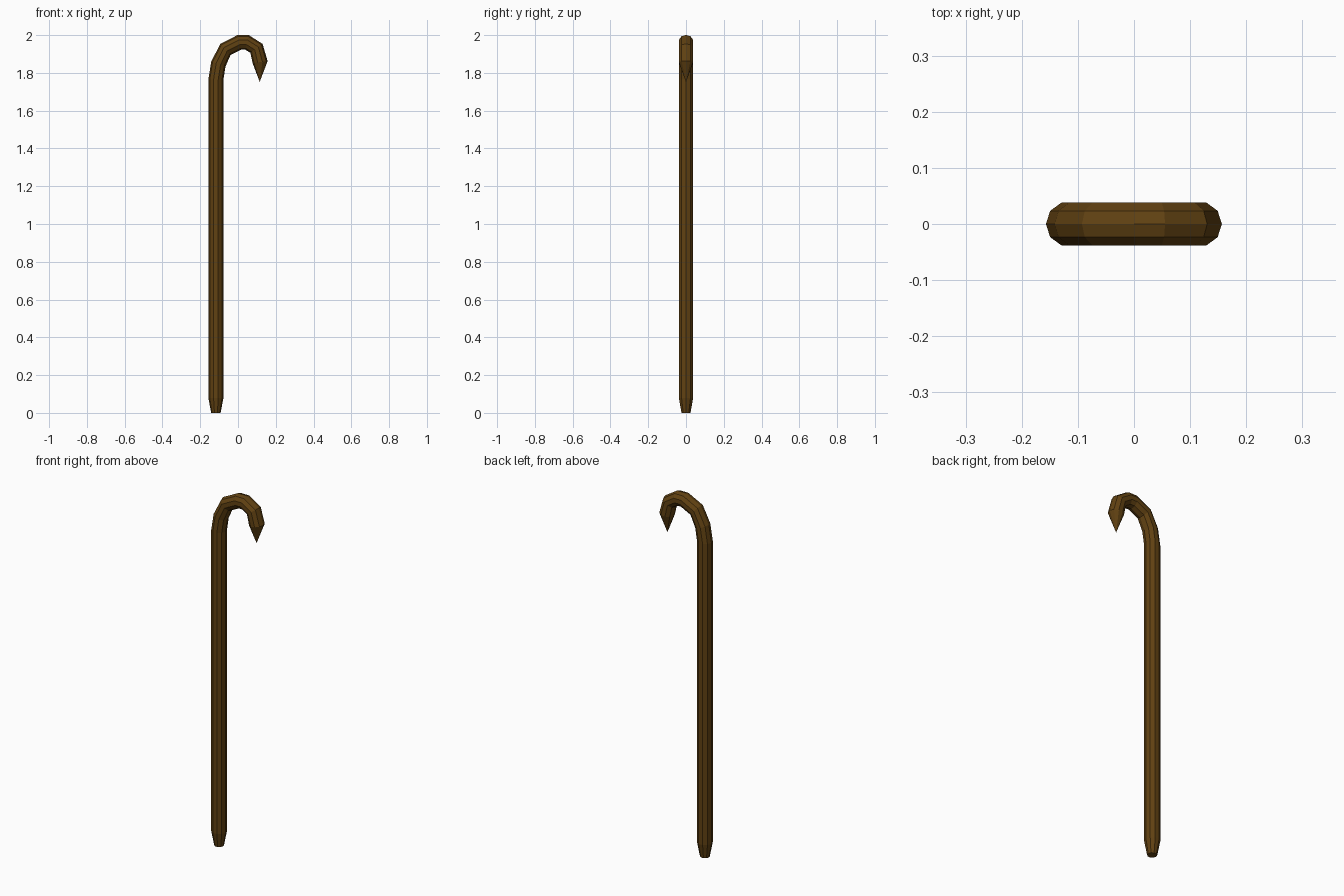
import bpy, bmesh, math
from mathutils import Vector

if "Cube" in bpy.data.objects:
    bpy.data.objects.remove(bpy.data.objects["Cube"])

SIDES = 10
wood = bpy.data.materials.new("dark_brown_wood")
wood.diffuse_color = (0.12, 0.054, 0.006, 1)
wood.use_nodes = True
wood.node_tree.nodes["Principled BSDF"].inputs["Base Color"].default_value = wood.diffuse_color

# Path of ring centres: x, z, radius, tilt of the outward direction (degrees, 180 = -x, 0 = +x)
rings = [
    (-0.117, 0.0, 0.025, 180),     # ferrule end
    (-0.117, 0.08, 0.04, 180),     # shaft bottom
    (-0.117, 1.765, 0.04, 180),    # shaft top
    (-0.104, 1.847, 0.04, 160),    # hook
    (-0.066, 1.925, 0.04, 132),
    (0.008, 1.962, 0.04, 102),
    (0.047, 1.962, 0.04, 78),
    (0.098, 1.930, 0.04, 36),
    (0.117, 1.857, 0.04, 8),
]
tip_point = (0.115, 0, 1.752)

bm = bmesh.new()
loops = []
for x, z, r, tilt in rings:
    t = math.radians(tilt)
    out = Vector((math.cos(t), 0, math.sin(t)))
    side = Vector((0, 1, 0))
    loop = []
    for i in range(SIDES):
        a = math.tau * i / SIDES
        loop.append(bm.verts.new(Vector((x, 0, z)) + r * (math.cos(a) * out + math.sin(a) * side)))
    loops.append(loop)

# Skin between rings
for lo, hi in zip(loops, loops[1:]):
    for i in range(SIDES):
        j = (i + 1) % SIDES
        bm.faces.new((lo[i], lo[j], hi[j], hi[i]))

# Flat foot and pointed hook end
bm.faces.new(loops[0])
tip = bm.verts.new(tip_point)
for i in range(SIDES):
    bm.faces.new((loops[-1][i], loops[-1][(i + 1) % SIDES], tip))
bmesh.ops.recalc_face_normals(bm, faces=bm.faces)

mesh = bpy.data.meshes.new("hooked_cane")
bm.to_mesh(mesh)
bm.free()
mesh.materials.append(wood)
cane = bpy.data.objects.new("hooked_cane", mesh)
bpy.context.collection.objects.link(cane)
